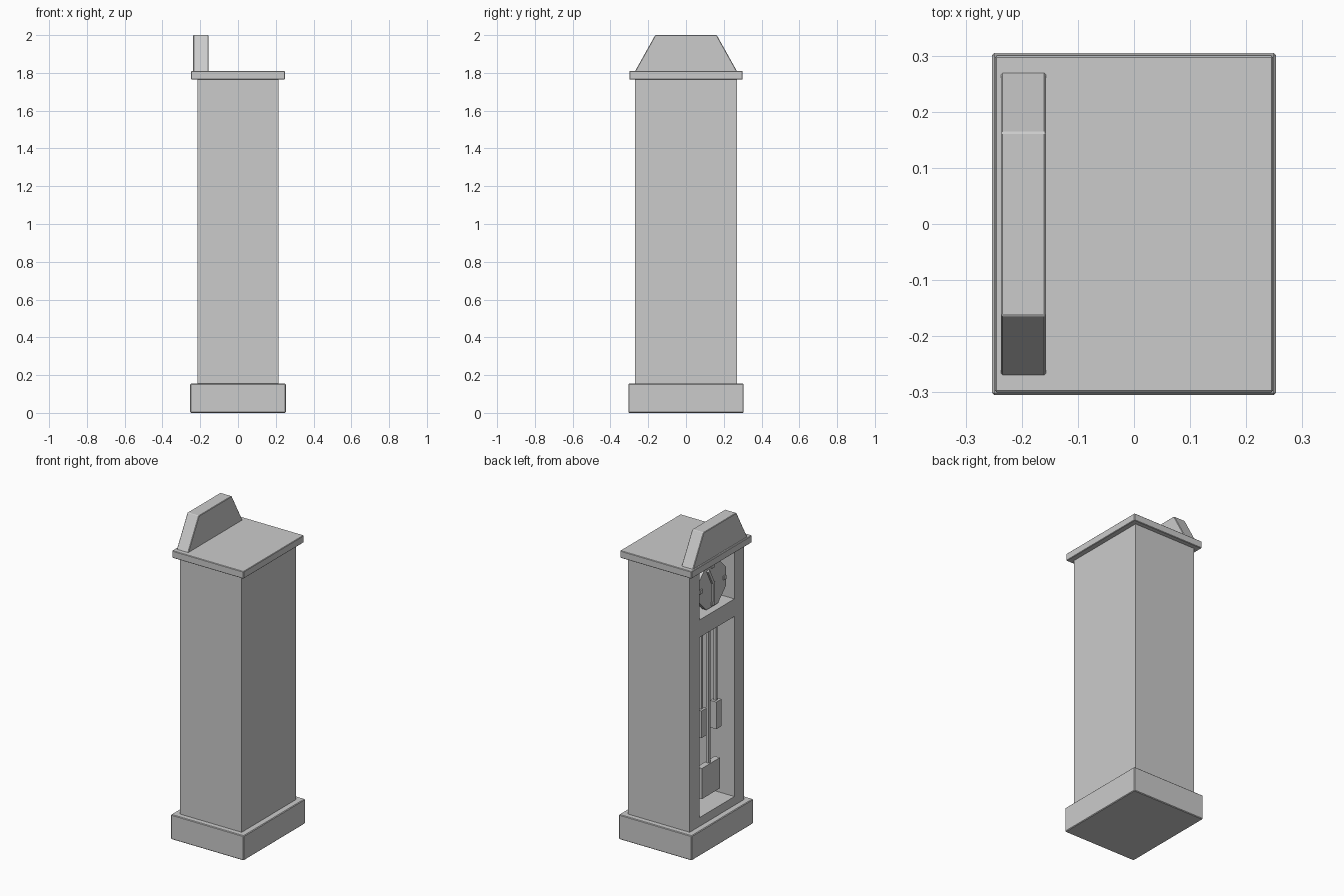
import bpy, bmesh
from math import radians, sin, cos

if "Cube" in bpy.data.objects:
    bpy.data.objects.remove(bpy.data.objects["Cube"])


def prism(name, profile, x0, x1, bevel=0.0):
    """Extrude a (y, z) profile along x."""
    bm = bmesh.new()
    face = bm.faces.new([bm.verts.new((x0, y, z)) for y, z in profile])
    ext = bmesh.ops.extrude_face_region(bm, geom=[face])
    verts = [v for v in ext["geom"] if isinstance(v, bmesh.types.BMVert)]
    bmesh.ops.translate(bm, verts=verts, vec=(x1 - x0, 0, 0))
    bmesh.ops.recalc_face_normals(bm, faces=bm.faces)
    mesh = bpy.data.meshes.new(name)
    bm.to_mesh(mesh)
    bm.free()
    obj = bpy.data.objects.new(name, mesh)
    bpy.context.collection.objects.link(obj)
    if bevel:
        mod = obj.modifiers.new("edge_bevel", "BEVEL")
        mod.width = bevel
        mod.segments = 1
    return obj


def box(name, x0, x1, y0, y1, z0, z1, bevel=0.0):
    return prism(name, [(y0, z0), (y1, z0), (y1, z1), (y0, z1)], x0, x1, bevel)


# Case: plinth, body, cornice and pediment
box("plinth", -0.253, 0.253, -0.305, 0.305, 0.0, 0.155, 0.004)
body = box("case_body", -0.215, 0.215, -0.27, 0.27, 0.15, 1.77)
box("cornice", -0.248, 0.248, -0.30, 0.30, 1.765, 1.81, 0.003)
prism("pediment", [(-0.272, 1.805), (0.272, 1.805), (0.163, 2.0), (-0.163, 2.0)],
      -0.237, -0.157, 0.003)

# Window recesses in the dial side
for name, z0, z1 in (("dial_recess", 1.45, 1.745), ("pendulum_recess", 0.21, 1.34)):
    cutter = box(name + "_cutter", -0.30, 0.12, -0.173, 0.173, z0, z1)
    cutter.hide_render = True
    cutter.hide_viewport = True
    cut = body.modifiers.new(name, "BOOLEAN")
    cut.operation = "DIFFERENCE"
    cut.solver = "EXACT"
    cut.object = cutter

# Octagonal dial
DIAL_Z, DIAL_X, R = 1.598, -0.182, 0.15
prism("dial", [(R * cos(radians(22.5 + 45 * i)), DIAL_Z + R * sin(radians(22.5 + 45 * i)))
               for i in range(8)], DIAL_X, DIAL_X + 0.03)

# Hour markers
for i in range(4):
    y, z = 0.118 * cos(radians(90 * i)), DIAL_Z + 0.118 * sin(radians(90 * i))
    box(f"hour_marker_{i}", DIAL_X - 0.008, DIAL_X + 0.002, y - 0.012, y + 0.012, z - 0.012, z + 0.012)

# Hands: angle measured from straight up toward +y
for name, ang, length in (("hour_hand", 27, 0.105), ("minute_hand", 180, 0.115)):
    s, c, w = sin(radians(ang)), cos(radians(ang)), 0.009
    pts = [(a * s + b * c, DIAL_Z + 0.01 + a * c - b * s)
           for a, b in ((-0.01, -w), (length, -w), (length, w), (-0.01, w))]
    prism(name, pts, DIAL_X - 0.012, DIAL_X + 0.001)

# Pendulum
CX = -0.155
box("pendulum_rod", CX - 0.009, CX + 0.009, -0.009, 0.009, 0.46, 1.36)
box("pendulum_bob", CX - 0.018, CX + 0.018, -0.09, 0.09, 0.283, 0.475)

# Pair of hanging weights
for side, y in (("left", 0.073), ("right", -0.073)):
    box(f"weight_rod_{side}", CX - 0.008, CX + 0.008, y - 0.008, y + 0.008, 0.83, 1.36)
    box(f"weight_{side}", CX - 0.022, CX + 0.022, y - 0.025, y + 0.025, 0.67, 0.84)
